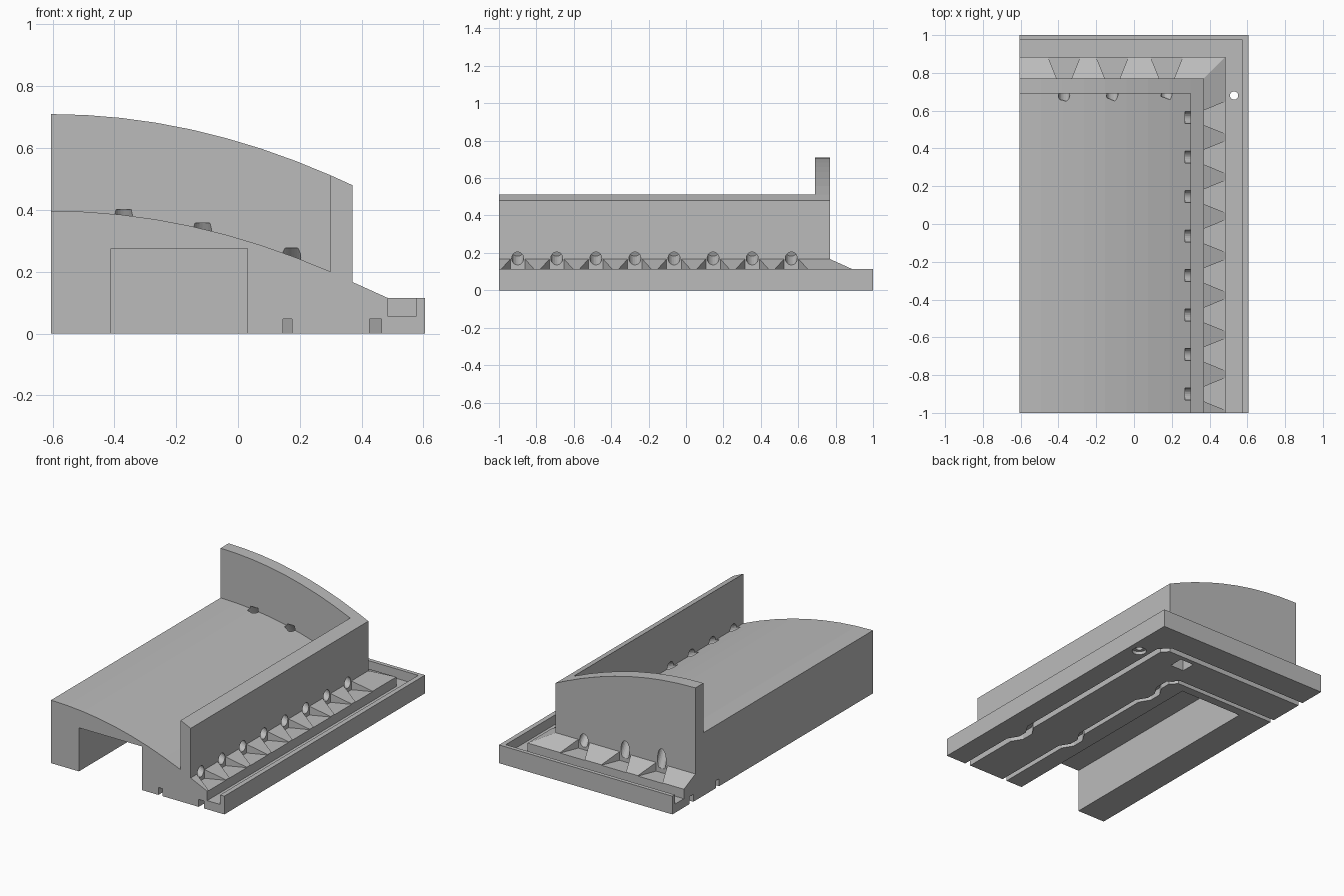
import bpy, bmesh
from math import pi
from mathutils import Vector

cube = bpy.data.objects.get("Cube")
if cube:
    bpy.data.objects.remove(cube, do_unlink=True)

grey = bpy.data.materials.new("plain grey")
grey.use_nodes = True
COLOR = (0.5, 0.5, 0.5, 1)
grey.diffuse_color = COLOR
grey.node_tree.nodes["Principled BSDF"].inputs["Base Color"].default_value = COLOR

LEFT, BACK, FRONT = -0.605, 0.77, -1.0     # main block limits
WALL_IN, WALL_OUT = 0.30, 0.37             # side parapet


def finish(name, bm):
    bmesh.ops.recalc_face_normals(bm, faces=bm.faces)
    mesh = bpy.data.meshes.new(name)
    bm.to_mesh(mesh)
    bm.free()
    mesh.materials.append(grey)
    obj = bpy.data.objects.new(name, mesh)
    bpy.context.collection.objects.link(obj)
    return obj


def loft(bm, rings):
    """Closed solid through matching rings of points."""
    rings = [[bm.verts.new(p) for p in ring] for ring in rings]
    n = len(rings[0])
    for a, b in zip(rings, rings[1:]):
        for i in range(n):
            j = (i + 1) % n
            bm.faces.new((a[i], a[j], b[j], b[i]))
    bm.faces.new(rings[0])
    bm.faces.new(rings[-1])


def prism_y(bm, profile, y0, y1):
    loft(bm, [[(x, y, z) for x, z in profile] for y in (y0, y1)])


def prism_z(bm, plan, z0, z1):
    loft(bm, [[(x, y, z) for x, y in plan] for z in (z0, z1)])


def box(bm, x0, x1, y0, y1, z0, z1):
    prism_z(bm, [(x0, y0), (x1, y0), (x1, y1), (x0, y1)], z0, z1)


def tube(bm, start, end, radius):
    start, end = Vector(start), Vector(end)
    axis = end - start
    matrix = axis.to_track_quat('Z', 'Y').to_matrix().to_4x4()
    matrix.translation = (start + end) / 2
    bmesh.ops.create_cone(bm, cap_ends=True, segments=20, radius1=radius,
                          radius2=radius, depth=axis.length, matrix=matrix)


def ribbon(bm, path, width, z0, z1):
    """Constant-width strip following a plan path."""
    pts = [Vector(p) for p in path]
    dirs = [(b - a).normalized() for a, b in zip(pts, pts[1:])]
    left, right = [], []
    for i, p in enumerate(pts):
        a, b = dirs[max(i - 1, 0)], dirs[min(i, len(dirs) - 1)]
        t = (a + b).normalized()
        side = Vector((-t.y, t.x)) * (width / 2 / t.dot(a))
        left.append(p + side)
        right.append(p - side)
    prism_z(bm, left + right[::-1], z0, z1)


def cut(obj, cutter):
    mod = obj.modifiers.new("cut", 'BOOLEAN')
    mod.operation, mod.solver, mod.object = 'DIFFERENCE', 'EXACT', cutter
    bpy.context.view_layer.objects.active = obj
    bpy.ops.object.modifier_apply(modifier=mod.name)


def roof(x):
    return 0.397 - 0.197 * ((x - LEFT) / 0.905) ** 2


def crest(x):
    return 0.71 - 0.23 * ((x - LEFT) / 0.975) ** 2


STEPS = 8
xs = [LEFT + (WALL_IN - LEFT) * i / STEPS for i in range(STEPS + 1)]
roof_line = [(x, roof(x)) for x in xs]
crest_line = [(x, crest(x)) for x in xs]

# Main block with curved roof and side parapet
bm = bmesh.new()
prism_y(bm, [(LEFT, 0)] + roof_line + [(WALL_IN, crest(WALL_IN)),
        (WALL_OUT, crest(WALL_OUT)), (WALL_OUT, 0)], FRONT, BACK)
body = finish("roof_block", bm)

# Back parapet standing on the roof
bm = bmesh.new()
prism_y(bm, roof_line + crest_line[::-1], 0.69, BACK)
parapet = finish("back_parapet", bm)

# Sloped skirt with gutter, mitred round the corner
section = [(0, 0), (0, 0.167), (0.115, 0.115), (0.115, 0.055),
           (0.205, 0.055), (0.205, 0.115), (0.235, 0.115), (0.235, 0)]
bm = bmesh.new()
loft(bm, [[(WALL_OUT + d, FRONT, z) for d, z in section],
          [(WALL_OUT + d, BACK + min(d, 0.23), z) for d, z in section],
          [(LEFT, BACK + min(d, 0.23), z) for d, z in section]])
skirt = finish("gutter_skirt", bm)

# Drain spouts: round passages through the walls, fanned channels outside
side_spouts = [-0.9 + 0.209 * i for i in range(8)]
back_spouts = [-0.37, -0.115, 0.173]
tubes, fans = bmesh.new(), bmesh.new()
fan = [(-0.01, -0.035), (-0.01, 0.035), (0.125, 0.09), (0.125, -0.09)]
for y in side_spouts:
    tube(tubes, (0.27, y, 0.212), (0.43, y, 0.145), 0.032)
    prism_z(fans, [(WALL_OUT + d, y + w) for d, w in fan], 0.112, 0.3)
for x in back_spouts:
    tube(tubes, (x, 0.675, roof(x) + 0.01), (x, 0.79, 0.15), 0.03)
    prism_z(fans, [(x + w, BACK + d) for d, w in fan], 0.112, 0.3)
tubes, fans = finish("spout_cutter", tubes), finish("fan_cutter", fans)

# Underside recess, square pocket and inner groove
bm = bmesh.new()
box(bm, -0.41, 0.03, -1.1, 0.48, -0.1, 0.275)
box(bm, 0.182, 0.278, 0.67, 0.762, -0.1, 0.08)


def bump(x, y):
    return [(x, y - 0.1), (x - 0.04, y - 0.035), (x - 0.04, y + 0.035), (x, y + 0.1)]


ribbon(bm, [(0.16, -1.1)] + bump(0.16, -0.39) + bump(0.16, 0.32)
       + [(0.16, 0.5), (0.11, 0.55), (-0.7, 0.55)], 0.03, -0.1, 0.047)
hollow = finish("underside_cutter", bm)

# Outer groove and gutter drain
bm = bmesh.new()
ribbon(bm, [(0.445, -1.1)] + bump(0.445, -0.52)
       + [(0.445, 0.76), (0.395, 0.81), (-0.7, 0.81)], 0.038, -0.1, 0.047)
groove = finish("groove_cutter", bm)
bm = bmesh.new()
tube(bm, (0.53, 0.68, -0.1), (0.53, 0.68, 0.1), 0.022)
drain = finish("drain_cutter", bm)
bm = bmesh.new()
tube(bm, (0.53, 0.68, -0.1), (0.53, 0.68, 0.02), 0.042)
drain_seat = finish("drain_seat_cutter", bm)

for target, cutters in ((body, (hollow, tubes)), (parapet, (tubes,)),
                        (skirt, (groove, drain, drain_seat, fans, tubes))):
    for cutter in cutters:
        cut(target, cutter)

for helper in (tubes, fans, hollow, groove, drain, drain_seat):
    bpy.data.objects.remove(helper, do_unlink=True)
